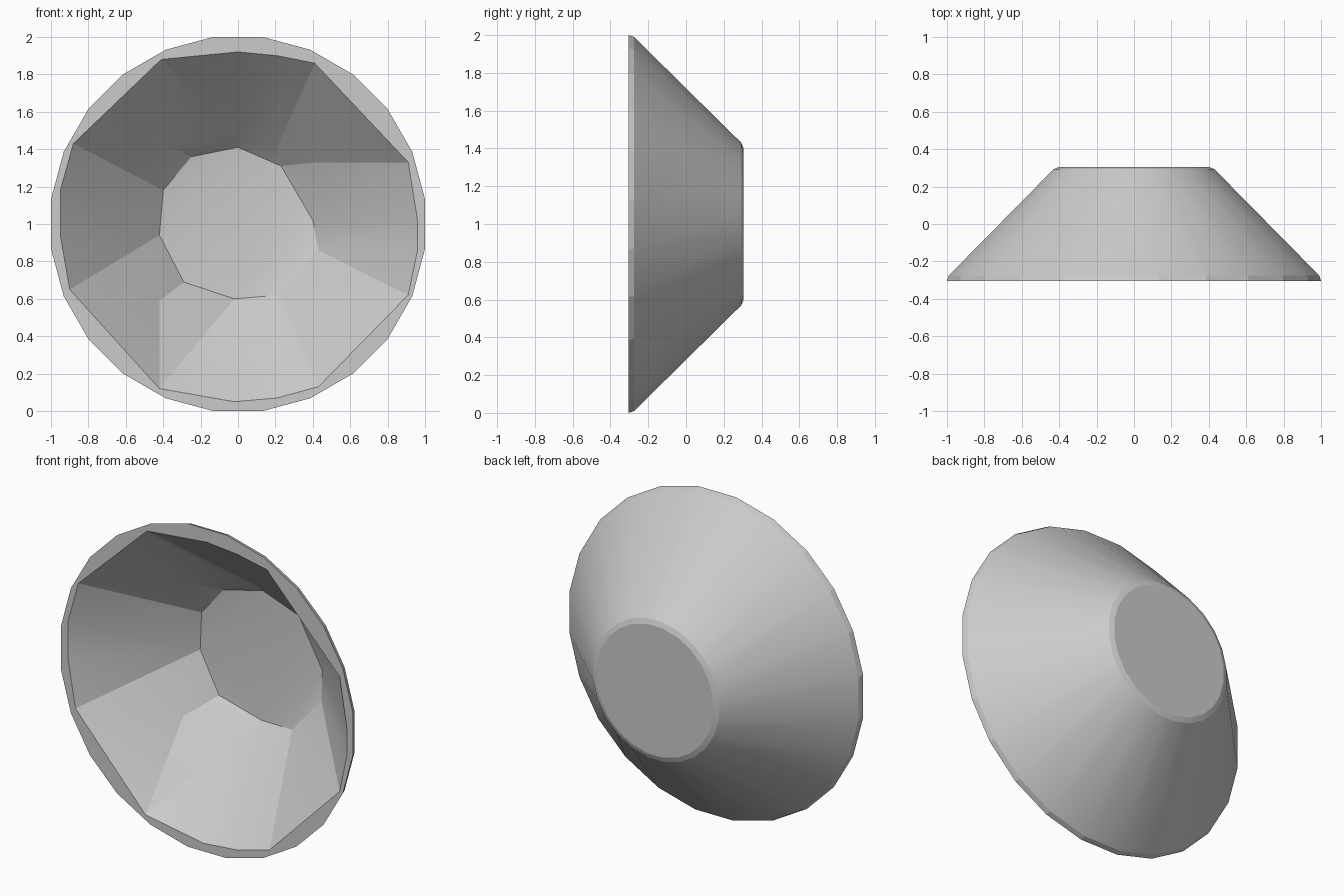
import bpy, bmesh, math
from mathutils import Vector
from mathutils.geometry import delaunay_2d_cdt

if "Cube" in bpy.data.objects:
    bpy.data.objects.remove(bpy.data.objects["Cube"])

SIDES = 24
FRONT, FLOOR = -0.305, 0.265

# Outer shell profile: (radius, y) from the rim to the back disc
PROFILE = [(1.0, FRONT), (0.99, -0.275), (0.43, 0.293), (0.40, 0.305)]

# Faceted hollow, seen from the front: (x, z - 1)
rim = [(-.41, .88), (0, .92), (.21, .90), (.41, .86), (.91, .33), (.96, .02),
       (.96, -.14), (.91, -.38), (.43, -.87), (.21, -.93), (-.02, -.95),
       (-.42, -.88), (-.90, -.35), (-.95, -.06), (-.95, .18), (-.88, .43)]
inner = [(-.41, .43), (-.01, .45), (.21, .41), (.41, .33), (.40, .02),
         (.43, -.14), (.43, -.38), (.22, -.38), (-.02, -.40), (-.42, -.41),
         (-.42, -.06), (-.40, .18)]
floor_pts = [(-.25, .36), (0, .41), (.23, .31), (-.29, -.31)]
# Straight creases from rim to inner points (index pairs)
creases = [(0, 0), (1, 1), (2, 2), (3, 3), (4, 3), (5, 4), (6, 5), (7, 6),
           (8, 6), (9, 7), (10, 8), (11, 9), (12, 9), (13, 10), (14, 11), (15, 0)]


def depth(x, z):
    r = math.hypot(x, z)
    return max(FRONT, min(FLOOR, FLOOR - (r - 0.39) * 1.02))


bm = bmesh.new()

# Outer cone and back disc
rings = []
for r, y in PROFILE:
    k = r / math.cos(math.pi / SIDES)
    angs = [2 * math.pi * (i + 0.5) / SIDES for i in range(SIDES)]
    rings.append([bm.verts.new((k * math.cos(a), y, 1 + k * math.sin(a))) for a in angs])
for a, b in zip(rings, rings[1:]):
    for i in range(SIDES):
        j = (i + 1) % SIDES
        bm.faces.new((a[i], a[j], b[j], b[i]))
bm.faces.new(rings[-1])

# Front rim and faceted hollow, triangulated with the creases kept
pts = [Vector((v.co.x, v.co.z - 1)) for v in rings[0]]
verts = list(rings[0])
for group in (rim, inner, floor_pts):
    for x, z in group:
        pts.append(Vector((x, z)))
        verts.append(bm.verts.new((x, FRONT if group is rim else depth(x, z), z + 1)))
R, I = SIDES, SIDES + len(rim)
loop = lambda s, n: [(s + i, s + (i + 1) % n) for i in range(n)]
edges = loop(0, SIDES) + loop(R, len(rim))
edges += [(R + a, I + b) for a, b in creases]
_, _, tris, orig, _, _ = delaunay_2d_cdt(pts, edges, [], 0, 1e-5)
for t in tris:
    bm.faces.new([verts[orig[i][0]] for i in t])

bmesh.ops.recalc_face_normals(bm, faces=bm.faces[:])
mesh = bpy.data.meshes.new("dish")
bm.to_mesh(mesh)
bm.free()
dish = bpy.data.objects.new("dish", mesh)
bpy.context.collection.objects.link(dish)
bpy.context.view_layer.objects.active = dish
dish.select_set(True)
bpy.ops.object.shade_smooth_by_angle(angle=math.radians(14))
